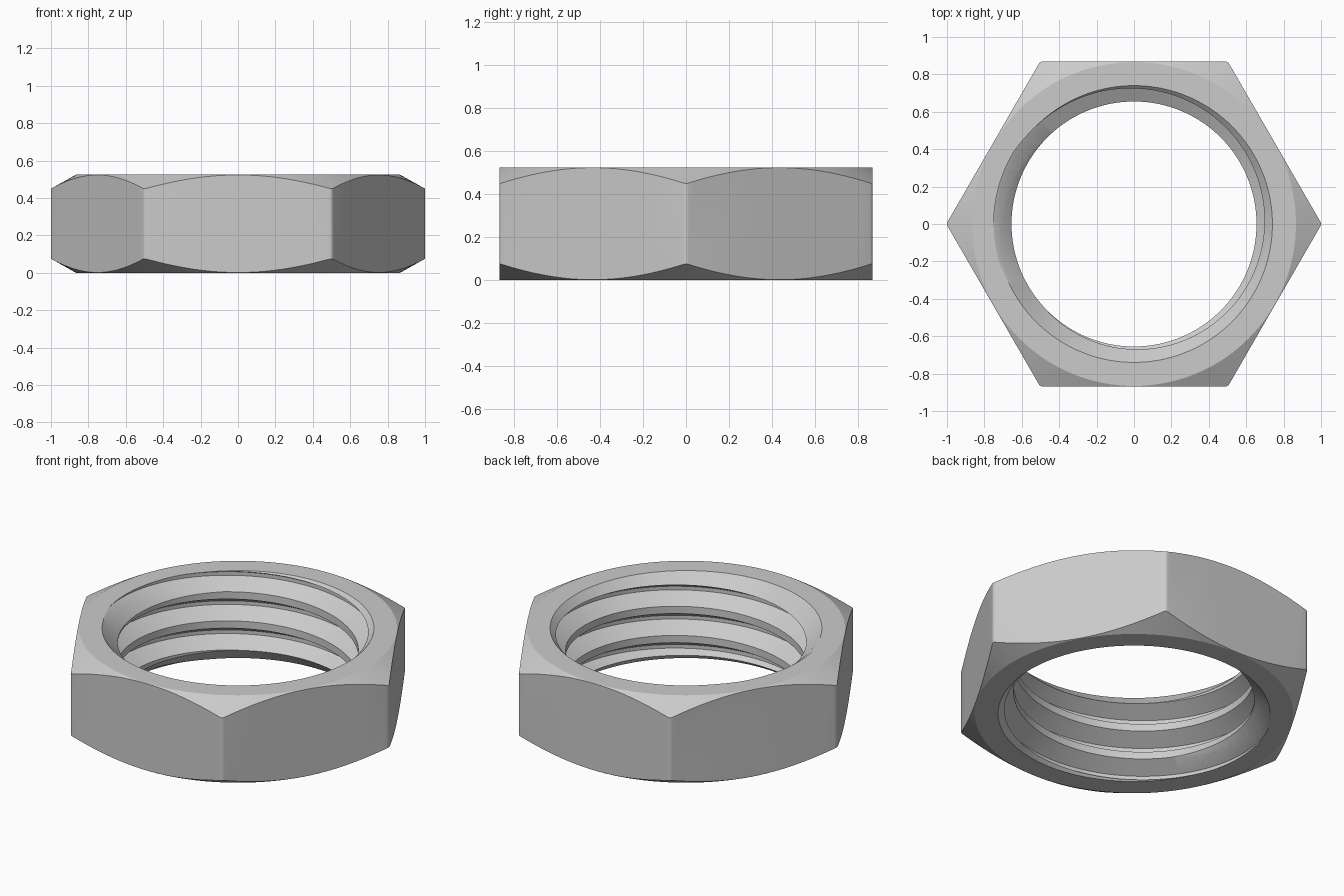
import bpy, bmesh, math

if "Cube" in bpy.data.objects:
    bpy.data.objects.remove(bpy.data.objects["Cube"])

HEIGHT, PITCH = 0.525, 0.175
MINOR, MAJOR = 0.655, 0.75
SEG = 144

steel = bpy.data.materials.new("light grey steel")
steel.diffuse_color = (0.6, 0.6, 0.6, 1)
steel.use_nodes = True
steel.node_tree.nodes["Principled BSDF"].inputs["Base Color"].default_value = steel.diffuse_color


def make_object(name, bm):
    bmesh.ops.recalc_face_normals(bm, faces=bm.faces[:])
    mesh = bpy.data.meshes.new(name)
    bm.to_mesh(mesh)
    bm.free()
    mesh.materials.append(steel)
    obj = bpy.data.objects.new(name, mesh)
    bpy.context.collection.objects.link(obj)
    return obj


def hex_prism():
    """Hexagonal prism with slightly rounded upright edges."""
    bm = bmesh.new()
    ring = [bm.verts.new((1.0035 * math.cos(i * math.pi / 3),
                          1.0035 * math.sin(i * math.pi / 3), -0.1)) for i in range(6)]
    base = bm.faces.new(ring)
    top = bmesh.ops.extrude_face_region(bm, geom=[base])["geom"]
    bmesh.ops.translate(bm, vec=(0, 0, HEIGHT + 0.2),
                        verts=[v for v in top if isinstance(v, bmesh.types.BMVert)])
    upright = [e for e in bm.edges if abs(e.verts[0].co.z - e.verts[1].co.z) > 0.1]
    bmesh.ops.bevel(bm, geom=upright, offset=0.013, segments=4, profile=0.5, affect='EDGES')
    return make_object("hex_nut", bm)


def turned_blank():
    """Revolved blank: outer corner chamfers and countersinks on both ends."""
    half = [(0.60, 0.14), (0.74, 0.0), (0.866, 0.0), (1.1, 0.131)]
    profile = half + [(r, HEIGHT - z) for r, z in reversed(half)]
    bm = bmesh.new()
    rings = [[bm.verts.new((r * math.cos(2 * math.pi * i / SEG),
                            r * math.sin(2 * math.pi * i / SEG), z)) for i in range(SEG)]
             for r, z in profile]
    for a, b in zip(rings, rings[1:]):
        for i in range(SEG):
            j = (i + 1) % SEG
            bm.faces.new((a[i], a[j], b[j], b[i]))
    bm.faces.new(rings[0])
    bm.faces.new(rings[-1])
    return make_object("turned_blank_cutter", bm)


def threaded_rod():
    """Right-handed helical rod that cuts the bore and its thread."""
    flank = PITCH * 5 / 16
    crest = PITCH / 4
    # One pitch, starting at the lower edge of the inner crest
    profile = [(MINOR, 0), (MINOR, crest), (MAJOR, crest + flank), (MAJOR, PITCH - flank)]
    start = 0.507 - 5 * PITCH
    rows = [(r, start + t * PITCH + z) for t in range(8) for r, z in profile]
    bm = bmesh.new()
    cols = []
    for i in range(SEG):
        a = 2 * math.pi * i / SEG
        cols.append([bm.verts.new((r * math.cos(a), r * math.sin(a), z + PITCH * i / SEG))
                     for r, z in rows])
    # The last column joins the first one a full pitch higher
    for i in range(SEG):
        a = cols[i]
        b = cols[i + 1] if i + 1 < SEG else cols[0][4:]
        for k in range(min(len(a), len(b)) - 1):
            bm.faces.new((a[k], b[k], b[k + 1], a[k + 1]))
    # Close both open ends with fans
    open_edges = [e for e in bm.edges if e.is_boundary]
    for low in (True, False):
        edges = [e for e in open_edges if (e.verts[0].co.z < HEIGHT / 2) == low]
        centre = bm.verts.new((0, 0, -0.5 if low else HEIGHT + 0.5))
        for e in edges:
            bm.faces.new((e.verts[0], e.verts[1], centre))
    return make_object("thread_cutter", bm)


# Shape the nut with the turned blank, then cut the thread
nut = hex_prism()
for tool, operation in ((turned_blank(), 'INTERSECT'), (threaded_rod(), 'DIFFERENCE')):
    mod = nut.modifiers.new(operation.lower(), 'BOOLEAN')
    mod.object, mod.operation, mod.solver = tool, operation, 'EXACT'
    bpy.context.view_layer.objects.active = nut
    nut.select_set(True)
    bpy.ops.object.modifier_apply(modifier=mod.name)
    bpy.data.objects.remove(tool, do_unlink=True)

bpy.ops.object.select_all(action='DESELECT')
nut.select_set(True)
bpy.context.view_layer.objects.active = nut
bpy.ops.object.shade_smooth_by_angle(angle=math.radians(20))
